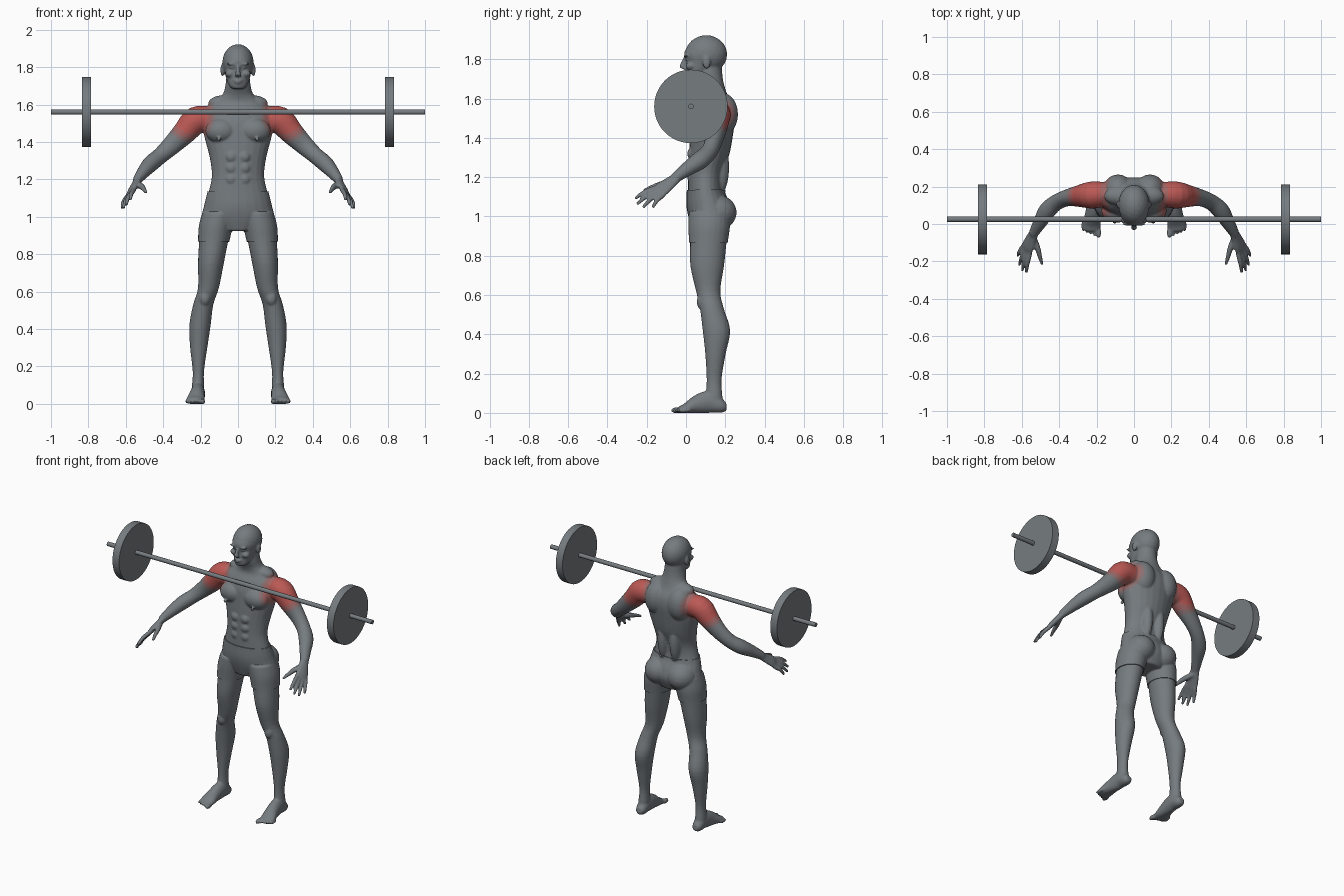
import bpy, bmesh, math
from mathutils import Vector, Matrix

if "Cube" in bpy.data.objects:
    bpy.data.objects.remove(bpy.data.objects["Cube"])


def material(name, rgb):
    m = bpy.data.materials.new(name)
    m.use_nodes = True
    m.diffuse_color = (*rgb, 1)
    m.node_tree.nodes["Principled BSDF"].inputs["Base Color"].default_value = (*rgb, 1)
    return m


grey = material("slate grey", (.18, .2, .215))
dull = material("greyish red", (.25, .165, .17))
faded = material("faded red", (.36, .13, .125))
red = material("muscle red", (.5, .1, .09))


def add_object(name, mesh, *mats):
    ob = bpy.data.objects.new(name, mesh)
    bpy.context.collection.objects.link(ob)
    for m in mats:
        mesh.materials.append(m)
    return ob


def bake(ob):
    """Replace the mesh of an object by its modified result."""
    graph = bpy.context.evaluated_depsgraph_get()
    mesh = bpy.data.meshes.new_from_object(ob.evaluated_get(graph))
    ob.modifiers.clear()
    ob.data = mesh
    mesh.shade_smooth()
    return mesh


def smooth_path(stations, steps=4):
    """Catmull-Rom curve through stations of position and two radii."""
    out = []
    n = len(stations)
    for i in range(n - 1):
        a, b, c, d = (Vector(stations[min(max(k, 0), n - 1)]) for k in range(i - 1, i + 3))
        for s in range(steps):
            t = s / steps
            out.append(b + (c - a) * t / 2 + (a - b * 2.5 + c * 2 - d / 2) * t ** 2
                       + (b * 1.5 - a / 2 - c * 1.5 + d / 2) * t ** 3)
    return out + [Vector(stations[-1])]


def loft(bm, stations, ref=(1, 0, 0), side=1, flat=False, sides=24):
    """Elliptical rings along a path; flat keeps every ring horizontal."""
    path = smooth_path(stations)
    rings = []
    for i, p in enumerate(path):
        ahead, back = path[min(i + 1, len(path) - 1)], path[max(i - 1, 0)]
        t = Vector((0, 0, 1)) if flat else Vector((ahead - back)[:3]).normalized()
        u = Vector(ref)
        u = (u - t * u.dot(t)).normalized()
        v = t.cross(u)
        ring = []
        for k in range(sides):
            a = math.tau * k / sides
            q = Vector(p[:3]) + u * p[3] * math.cos(a) + v * p[4] * math.sin(a)
            ring.append(bm.verts.new((q.x * side, q.y, q.z)))
        rings.append(ring)
    for r, s in zip(rings, rings[1:]):
        for k in range(sides):
            j = (k + 1) % sides
            bm.faces.new((r[k], r[j], s[j], s[k]))
    bm.faces.new(rings[0][::-1])
    bm.faces.new(rings[-1])


def slab(z, half_width, front, back):
    """Horizontal station given by its front and back limits."""
    return (0, (front + back) / 2, z, half_width, (back - front) / 2)


def blob(bm, centre, radii, side=1):
    x, y, z = centre
    bmesh.ops.create_icosphere(bm, subdivisions=3, radius=1, matrix=Matrix.Translation(
        (x * side, y, z)) @ Matrix.Diagonal((*radii, 1)))


bm = bmesh.new()

# Trunk and neck
loft(bm, [slab(.93, .1, .04, .2), slab(1, .18, .018, .23), slab(1.06, .175, .008, .22),
          slab(1.13, .158, .01, .19), slab(1.22, .14, .012, .19), slab(1.32, .152, .015, .222),
          slab(1.42, .178, .022, .24), slab(1.5, .19, .03, .25), slab(1.56, .185, .05, .242),
          slab(1.61, .13, .075, .215), slab(1.65, .085, .07, .2), slab(1.7, .068, .05, .188),
          slab(1.78, .06, .05, .18)], flat=True)

# Head and face
blob(bm, (0, .103, 1.825), (.084, .107, .098))
loft(bm, [slab(1.685, .03, .004, .06), slab(1.7, .047, -.004, .09), slab(1.74, .063, -.002, .13),
          slab(1.785, .073, .0, .15), slab(1.83, .077, -.01, .17), slab(1.87, .065, .01, .16)],
     flat=True)
loft(bm, [(0, -.002, 1.81, .009, .01), (0, -.016, 1.778, .011, .013),
          (0, -.02, 1.76, .018, .013), (0, -.005, 1.75, .014, .01)], flat=True)
blob(bm, (0, -.002, 1.729), (.026, .013, .005))
blob(bm, (0, -.001, 1.718), (.022, .013, .006))

for s in (1, -1):
    # Face details
    blob(bm, (.032, .001, 1.817), (.03, .012, .007), s)
    blob(bm, (.032, .01, 1.798), (.014, .013, .007), s)
    blob(bm, (.042, .022, 1.765), (.026, .024, .02), s)
    blob(bm, (.083, .105, 1.785), (.011, .02, .034), s)

    # Trunk muscles
    blob(bm, (.09, .07, 1.46), (.085, .063, .068), s)
    blob(bm, (.103, .008, 1.415), (.012, .007, .012), s)
    blob(bm, (.085, .185, 1.52), (.08, .08, .11), s)
    blob(bm, (.045, .16, 1.25), (.04, .06, .15), s)
    blob(bm, (.085, .155, 1.02), (.088, .097, .085), s)
    blob(bm, (.08, .15, 1.605), (.08, .05, .045), s)
    for z in (1.2, 1.26, 1.32):
        blob(bm, (.035, .03, z), (.032, .024, .031), s)

    # Arm
    loft(bm, [(.15, .16, 1.52, .065, .07), (.225, .155, 1.515, .072, .074),
              (.285, .15, 1.452, .06, .064), (.355, .14, 1.382, .045, .052),
              (.415, .115, 1.327, .043, .044), (.465, .07, 1.285, .047, .044),
              (.505, .005, 1.24, .037, .035), (.54, -.055, 1.195, .026, .024)],
         (0, 1, 0), s)

    # Hand with four fingers and a thumb
    across = Vector((.53, .67, -.53))
    knuckle = Vector((.575, -.14, 1.125))
    loft(bm, [(.53, -.04, 1.207, .026, .023), (.545, -.07, 1.18, .033, .019),
              (.565, -.115, 1.146, .043, .017), (*knuckle, .042, .013)], across, s)
    tips = [(.575, -.26, 1.09), (.598, -.25, 1.062), (.613, -.22, 1.045), (.622, -.17, 1.045)]
    for i, tip in enumerate(tips):
        root = knuckle + across * .022 * (i - 1.5)
        start = root.lerp(knuckle - Vector((.02, -.05, -.04)), .3)
        mid = root.lerp(Vector(tip), .5) + Vector((.004, -.003, .006))
        loft(bm, [(*start, .013, .012), (*root, .013, .013), (*mid, .012, .012),
                  (*tip, .008, .008)], across, s, sides=12)
    loft(bm, [(.54, -.07, 1.175, .018, .018), (.515, -.13, 1.162, .017, .015),
              (.503, -.175, 1.147, .013, .012), (.49, -.217, 1.13, .008, .008)],
         across, s, sides=12)

    # Leg
    loft(bm, [(.1, .12, 1.02, .085, .1), (.118, .118, .95, .085, .1),
              (.13, .114, .87, .078, .093), (.145, .108, .75, .069, .086),
              (.158, .113, .62, .056, .062), (.186, .132, .53, .054, .061),
              (.203, .155, .42, .057, .07), (.21, .15, .3, .046, .052),
              (.212, .143, .17, .03, .038), (.214, .143, .08, .034, .043),
              (.215, .143, .03, .033, .045)], side=s, flat=True)
    blob(bm, (.178, .08, .565), (.03, .025, .04), s)

    # Foot and toes
    loft(bm, [(.212, .206, .035, .02, .02), (.213, .18, .035, .034, .036),
              (.214, .12, .055, .038, .056), (.219, .06, .044, .041, .048),
              (.227, 0, .022, .049, .027), (.23, -.035, .014, .046, .018)], side=s)
    for i in range(5):
        big = .016 if i == 0 else .011
        x = .19 + i * .0205
        blob(bm, (x, -.045 + .009 * i, .013), (big * .9, .032, big), s)

# Fuse all the volumes into one skin
bmesh.ops.recalc_face_normals(bm, faces=bm.faces)
body_mesh = bpy.data.meshes.new("body")
bm.to_mesh(body_mesh)
bm.free()
body = add_object("body", body_mesh, grey, dull, faded, red)
fuse = body.modifiers.new("fuse", 'REMESH')
fuse.mode = 'VOXEL'
fuse.voxel_size = .006
relax = body.modifiers.new("relax", 'SMOOTH')
relax.factor = .5
relax.iterations = 4
skin = bake(body)
for v in skin.vertices:
    v.co.z = max(v.co.z, 0)

# Highlighted shoulder muscles, fading outwards
for p in skin.polygons:
    c = p.center
    d = math.sqrt((abs(c.x) - .25) ** 2 + (c.z - 1.53) ** 2 + .25 * (c.y - .15) ** 2)
    p.material_index = 3 if d < .09 else 2 if d < .115 else 1 if d < .135 else 0

# Fitted shorts: a thin shell lifted off the skin between waist and hem
bm = bmesh.new()
bm.from_mesh(skin)
bmesh.ops.delete(bm, geom=[v for v in bm.verts if abs(v.co.x) > .35], context='VERTS')
for z, up in ((1.135, 1), (.868, -1)):
    bmesh.ops.bisect_plane(bm, geom=bm.verts[:] + bm.edges[:] + bm.faces[:],
                           plane_co=(0, 0, z), plane_no=(0, 0, up), clear_outer=True)
shorts_mesh = bpy.data.meshes.new("shorts")
bm.to_mesh(shorts_mesh)
bm.free()
shorts = add_object("shorts", shorts_mesh, grey)
shell = shorts.modifiers.new("shell", 'SOLIDIFY')
shell.thickness = .008
shell.offset = .6
bake(shorts).set_sharp_from_angle(angle=math.radians(50))


# Barbell
def rod(name, x, radius, length, sides):
    bm = bmesh.new()
    bmesh.ops.create_cone(bm, cap_ends=True, segments=sides, radius1=radius, radius2=radius,
                          depth=length, matrix=Matrix.Translation((x, .025, 1.56))
                          @ Matrix.Rotation(math.pi / 2, 4, 'Y'))
    mesh = bpy.data.meshes.new(name)
    bm.to_mesh(mesh)
    bm.free()
    mesh.shade_smooth()
    mesh.set_sharp_from_angle(angle=math.radians(40))
    add_object(name, mesh, grey)


rod("bar", 0, .014, 2, 24)
rod("left_plate", .81, .187, .05, 48)
rod("right_plate", -.81, .187, .05, 48)
